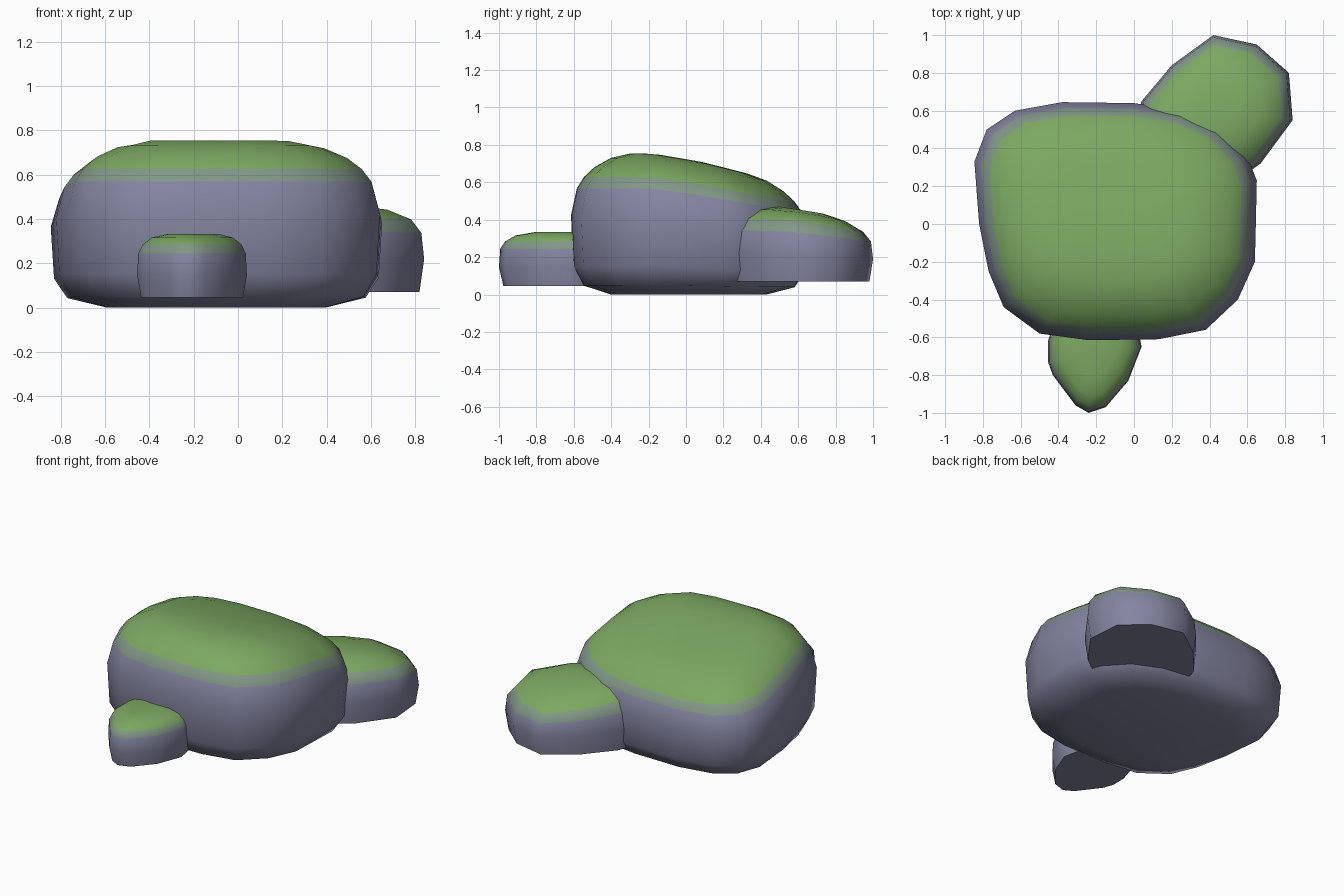
import bpy, bmesh, math

if "Cube" in bpy.data.objects:
    bpy.data.objects.remove(bpy.data.objects["Cube"])


def material(name, rgb):
    m = bpy.data.materials.new(name)
    m.diffuse_color = (*rgb, 1)
    m.use_nodes = True
    m.node_tree.nodes["Principled BSDF"].inputs["Base Color"].default_value = m.diffuse_color
    return m


MATS = [material("stone", (0.23, 0.23, 0.35)),
        material("mossy_stone", (0.22, 0.31, 0.24)),
        material("moss", (0.20, 0.39, 0.12))]


def lerp_table(table, v):
    """Piecewise linear height of the top along y."""
    if v <= table[0][0]:
        return table[0][1]
    for (a, p), (b, q) in zip(table, table[1:]):
        if v <= b:
            return p + (q - p) * (v - a) / (b - a)
    return table[-1][1]


def rock(name, centre, outline, rings, top, base, moss_from):
    """Loft the plan outline through (height fraction, scale) rings under a sloping top."""
    bm = bmesh.new()
    cx, cy = centre

    def vert(x, y, f):
        return bm.verts.new((x, y, base + f * (lerp_table(top, y) - base)))

    loops = [[vert(cx + (x - cx) * s, cy + (y - cy) * s, f) for x, y in outline]
             for f, s in rings]
    n = len(outline)
    bm.faces.new(loops[0])
    for k, (lo, hi) in enumerate(zip(loops, loops[1:])):
        for i in range(n):
            j = (i + 1) % n
            face = bm.faces.new((lo[i], lo[j], hi[j], hi[i]))
            face.material_index = max(0, min(2, k - moss_from + 1))
    tip = vert(cx, cy, 1)
    for i in range(n):
        bm.faces.new((loops[-1][i], loops[-1][(i + 1) % n], tip)).material_index = 2
    bmesh.ops.recalc_face_normals(bm, faces=bm.faces)
    mesh = bpy.data.meshes.new(name)
    bm.to_mesh(mesh)
    bm.free()
    for m in MATS:
        mesh.materials.append(m)
    ob = bpy.data.objects.new(name, mesh)
    bpy.context.collection.objects.link(ob)
    bpy.ops.object.select_all(action='DESELECT')
    ob.select_set(True)
    bpy.context.view_layer.objects.active = ob
    bpy.ops.object.shade_smooth_by_angle(angle=math.radians(55))
    return ob


# Large boulder, top sloping down to the back
rock("main_boulder", (-0.10, 0.015),
     [(0.65, 0.23), (0.645, 0.0), (0.64, -0.2), (0.55, -0.4), (0.38, -0.56),
      (0.13, -0.61), (-0.24, -0.615), (-0.5, -0.58), (-0.69, -0.44),
      (-0.77, -0.25), (-0.82, 0.0), (-0.845, 0.33), (-0.78, 0.5), (-0.63, 0.6),
      (-0.38, 0.645), (0.0, 0.64), (0.26, 0.60), (0.46, 0.51), (0.6, 0.36)],
     [(0, 0.66), (0.065, 0.9), (0.2, 0.98), (0.56, 1), (0.75, 0.95),
      (0.83, 0.89), (0.9, 0.8), (0.965, 0.66), (0.995, 0.5), (1, 0.25)],
     [(-0.2, 0.757), (0.08, 0.71), (0.3, 0.655), (0.6, 0.6)], 0, 4)

# Medium rock at the back right
rock("back_rock", (0.42, 0.62),
     [(0.84, 0.55), (0.82, 0.8), (0.65, 0.95), (0.42, 1.0), (0.2, 0.84),
      (0.04, 0.65), (-0.02, 0.45), (0.1, 0.28), (0.35, 0.2), (0.53, 0.22),
      (0.67, 0.32)],
     [(0, 0.95), (0.38, 1), (0.68, 0.97), (0.84, 0.86), (0.96, 0.6), (1, 0.3)],
     [(0.5, 0.47), (0.72, 0.435), (0.95, 0.385)], 0.07, 2)

# Small rock at the front
rock("front_rock", (-0.2, -0.66),
     [(0.04, -0.65), (-0.03, -0.83), (-0.15, -0.97), (-0.24, -1.0),
      (-0.31, -0.96), (-0.43, -0.8), (-0.455, -0.73), (-0.455, -0.62),
      (-0.42, -0.5), (-0.3, -0.4), (-0.1, -0.4), (0.01, -0.5)],
     [(0, 0.93), (0.35, 1), (0.69, 0.98), (0.83, 0.9), (0.94, 0.74), (1, 0.45)],
     [(-0.75, 0.333), (-1.0, 0.333)], 0.045, 2)
